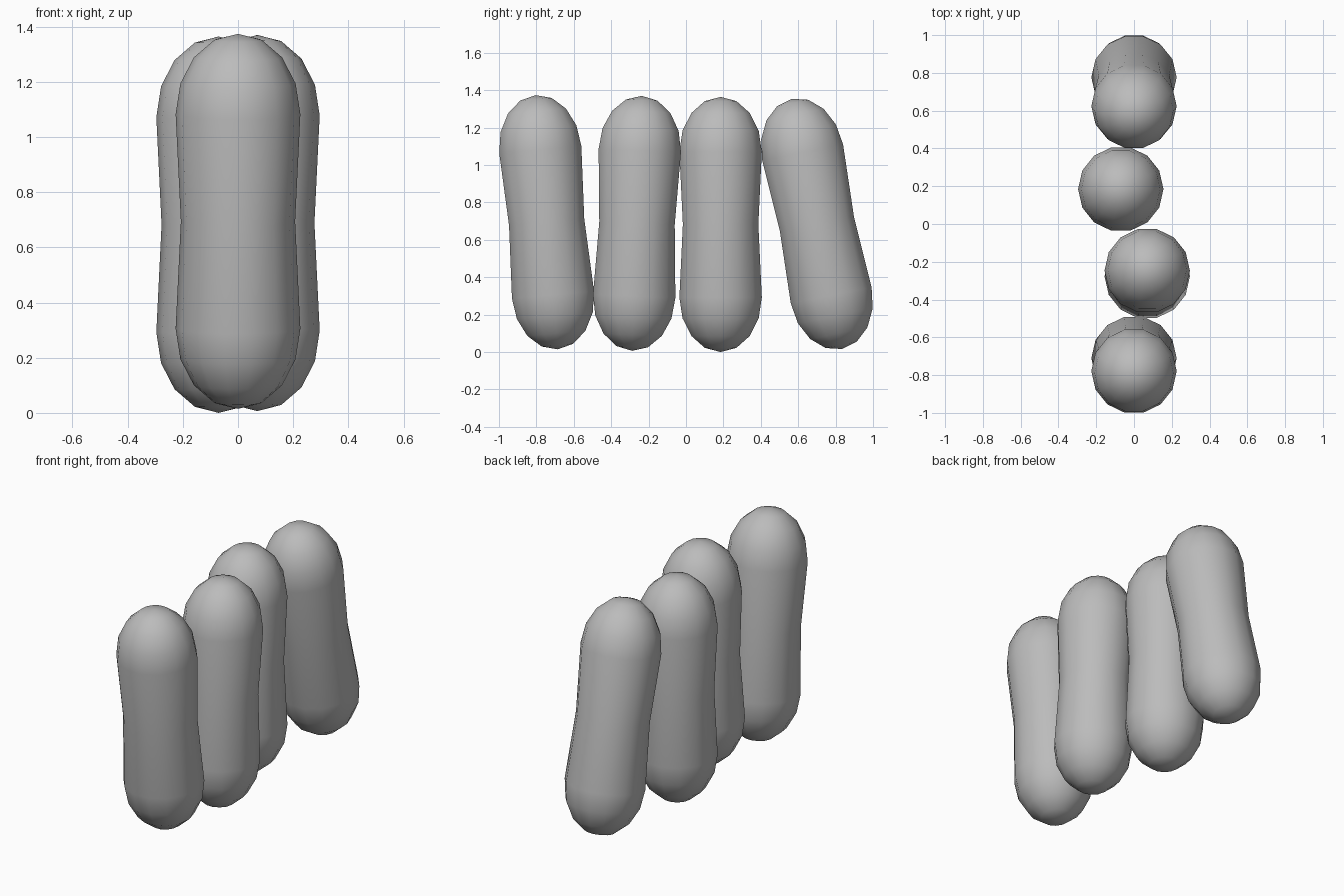
import bpy, bmesh, math

cube = bpy.data.objects.get("Cube")
if cube:
    bpy.data.objects.remove(cube, do_unlink=True)

grey = bpy.data.materials.new("plain grey")
grey.use_nodes = True
colour = (0.5, 0.5, 0.5, 1)
grey.diffuse_color = colour
grey.node_tree.nodes["Principled BSDF"].inputs["Base Color"].default_value = colour

SIDES = 14
RADIUS, WAIST = 0.226, 0.207
SHOULDER, CAP = 0.39, 0.292
CAP_RINGS = 4


def capsule_mesh():
    """Pinched capsule around z: rounded ends and a slim waist."""
    # half profile from shoulder to the last ring below the pole
    cap = []
    for i in range(CAP_RINGS):
        a = math.pi / 2 * i / CAP_RINGS
        cap.append((RADIUS * math.cos(a), SHOULDER + CAP * math.sin(a)))
    profile = [(r, -z) for r, z in reversed(cap)] + [(WAIST, 0)] + cap

    bm = bmesh.new()
    rings = []
    for r, z in profile:
        ring = []
        for s in range(SIDES):
            a = math.tau * s / SIDES
            ring.append(bm.verts.new((r * math.cos(a), r * math.sin(a), z)))
        rings.append(ring)
    bottom = bm.verts.new((0, 0, -SHOULDER - CAP))
    top = bm.verts.new((0, 0, SHOULDER + CAP))
    for s in range(SIDES):
        n = (s + 1) % SIDES
        for low, high in zip(rings, rings[1:]):
            bm.faces.new((low[s], low[n], high[n], high[s]))
        bm.faces.new((bottom, rings[0][n], rings[0][s]))
        bm.faces.new((top, rings[-1][s], rings[-1][n]))
    for f in bm.faces:
        f.smooth = True
    mesh = bpy.data.meshes.new("capsule")
    bm.to_mesh(mesh)
    bm.free()
    mesh.materials.append(grey)
    return mesh


# Row of four capsules: name, centre, lean about x in degrees
mesh = capsule_mesh()
for name, centre, lean in (
    ("front_capsule", (0, -0.745, 0.694), 5),
    ("front_middle_capsule", (0.07, -0.262, 0.688), -2.2),
    ("back_middle_capsule", (-0.07, 0.185, 0.682), 0),
    ("back_capsule", (0, 0.7, 0.685), 11.3),
):
    capsule = bpy.data.objects.new(name, mesh)
    capsule.location = centre
    capsule.rotation_euler.x = math.radians(lean)
    bpy.context.collection.objects.link(capsule)
